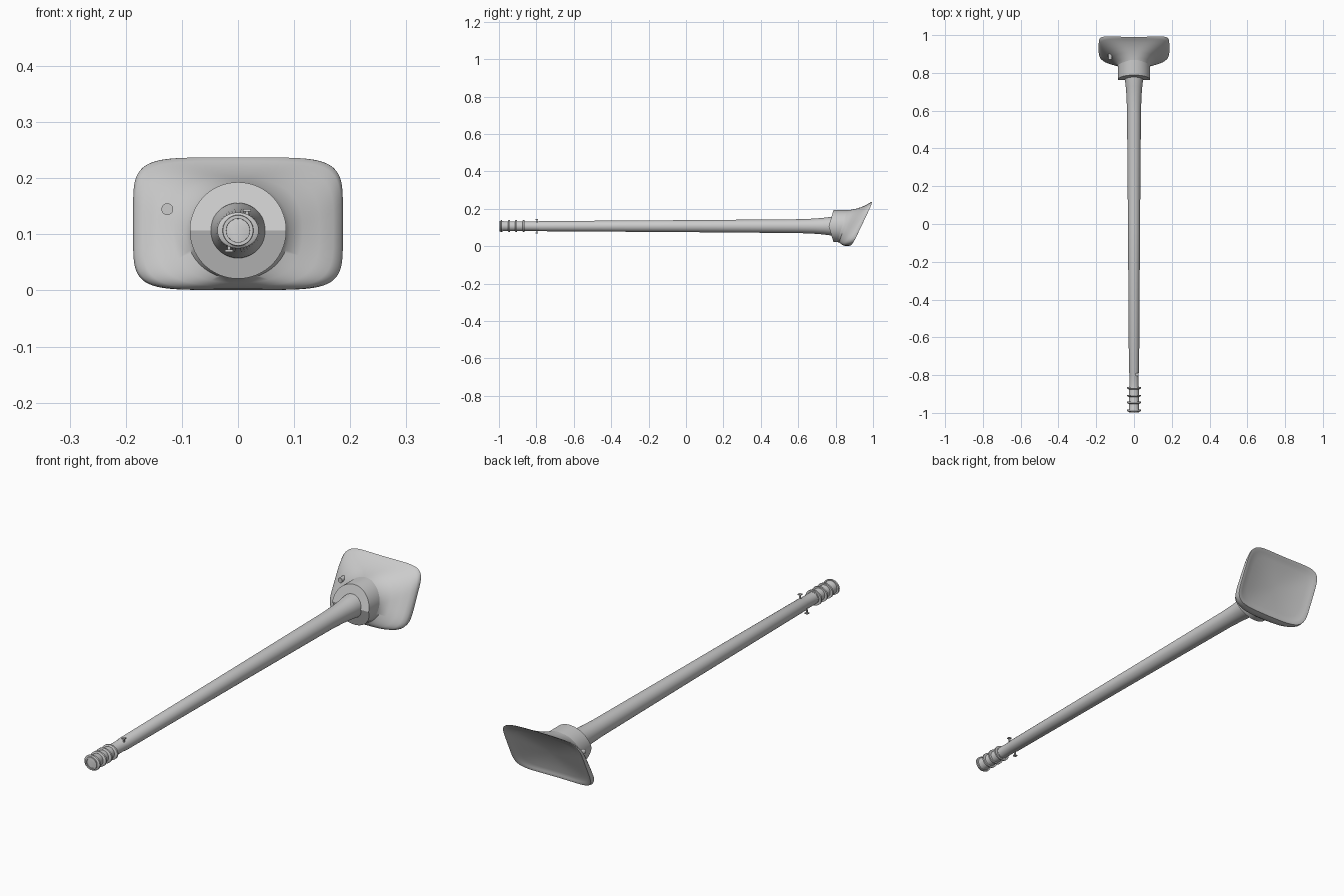
import bpy, bmesh, math

if "Cube" in bpy.data.objects:
    bpy.data.objects.remove(bpy.data.objects["Cube"])

grey = bpy.data.materials.new("plain grey")
grey.diffuse_color = (0.6, 0.6, 0.6, 1)
grey.use_nodes = True
grey.node_tree.nodes["Principled BSDF"].inputs["Base Color"].default_value = grey.diffuse_color
ZC = 0.107          # height of the tube axis


def loft(name, rings, cap_start=True, cap_end=True, angle=35):
    """Skin a list of equally long point rings into one object."""
    bm = bmesh.new()
    loops = [[bm.verts.new(p) for p in ring] for ring in rings]
    n = len(loops[0])
    for a, b in zip(loops, loops[1:]):
        for i in range(n):
            j = (i + 1) % n
            bm.faces.new((a[i], a[j], b[j], b[i]))
    if cap_start:
        bm.faces.new(loops[0][::-1])
    if cap_end:
        bm.faces.new(loops[-1])
    bmesh.ops.recalc_face_normals(bm, faces=bm.faces)
    me = bpy.data.meshes.new(name)
    bm.to_mesh(me)
    bm.free()
    me.materials.append(grey)
    ob = bpy.data.objects.new(name, me)
    bpy.context.collection.objects.link(ob)
    bpy.context.view_layer.objects.active = ob
    ob.select_set(True)
    bpy.ops.object.shade_smooth_by_angle(angle=math.radians(angle))
    ob.select_set(False)
    return ob


def circle(y, rx, rz=None, x=0, z=ZC, n=40):
    rz = rz or rx
    return [(x + rx * math.cos(2 * math.pi * i / n), y,
             z + rz * math.sin(2 * math.pi * i / n)) for i in range(n)]


def panel(hw, z0, z1, y0, y1, power, bow=0.0, dish=0.0, n=96):
    """Rounded rectangle in a plane leaning from y0 (bottom) to y1 (top)."""
    pts = []
    for i in range(n):
        a = 2 * math.pi * i / n
        c, s = math.cos(a), math.sin(a)
        x = hw * math.copysign(abs(c) ** (2 / power), c)
        v = math.copysign(abs(s) ** (2 / power), s)
        z = (z0 + z1) / 2 + (z1 - z0) / 2 * v
        y = y0 + (y1 - y0) * (v + 1) / 2 - bow * (1 - (x / 0.187) ** 2) - dish
        pts.append((x, y, z))
    return pts


# Long tapered tube flaring into the collar
loft("tube", [circle(y, r) for y, r in [
    (-0.87, 0.025), (-0.79, 0.025), (-0.785, 0.027), (0.0, 0.032), (0.6, 0.037),
    (0.68, 0.040), (0.73, 0.044), (0.77, 0.049), (0.80, 0.050)]])

# Hollow end fitting
loft("end_fitting", [circle(y, r) for y, r in [
    (-0.95, 0.019), (-0.998, 0.021), (-0.998, 0.027), (-0.985, 0.029),
    (-0.975, 0.026), (-0.86, 0.026)]])

# Flattened barbs around the fitting
for i, y in enumerate((-0.987, -0.945, -0.908, -0.868)):
    loft(f"barb_{i + 1}", [circle(y - 0.007, 0.029, 0.027), circle(y - 0.003, 0.037, 0.032),
                           circle(y + 0.004, 0.037, 0.032), circle(y + 0.004, 0.026)])

# Two opposite locking pins with a small head
for side, label in ((1, "upper"), (-1, "lower")):
    for part, half, r0, r1 in (("pin", 0.003, 0.020, 0.036), ("pin_head", 0.007, 0.034, 0.038)):
        rings = []
        for r in (r0, r1):
            rings.append([(side * 0.016 + sx * half, -0.797 + sy * half, ZC + side * r)
                          for sx, sy in ((-1, -1), (1, -1), (1, 1), (-1, 1))])
        loft(f"{label}_{part}", rings)

# Collar with a wedge-shaped front made of two sloping planes
front = [(x, 0.763 + 0.30 * abs(z - ZC), z) for x, y, z in circle(0, 0.086, n=96)]
inner = [(x, 0.763 + 0.30 * abs(z - ZC), z) for x, y, z in circle(0, 0.040, n=96)]
back = panel(0.086, 0.021, 0.193, 0.815, 0.868, 2)
loft("collar", [inner, front, back], cap_start=False, cap_end=False, angle=30)

# Flared head: outer shell, thin rim and dished rear face
head = [
    panel(0.084, 0.023, 0.191, 0.805, 0.855, 2),
    panel(0.092, 0.020, 0.194, 0.818, 0.880, 2.1),
    panel(0.115, 0.014, 0.200, 0.826, 0.908, 2.6),
    panel(0.145, 0.008, 0.208, 0.834, 0.935, 3.3),
    panel(0.170, 0.003, 0.219, 0.844, 0.960, 4.2),
    panel(0.183, 0.001, 0.230, 0.856, 0.980, 5),
    panel(0.187, 0.001, 0.236, 0.872, 0.993, 5.5, 0.006),
    panel(0.186, 0.003, 0.237, 0.888, 1.000, 5.5, 0.010),
    panel(0.180, 0.009, 0.232, 0.892, 0.998, 5.5, 0.011),
]
for k in (0.94, 0.8, 0.6, 0.4, 0.2, 0.04):
    h = 0.1115 * k
    head.append(panel(0.180 * k, 0.1205 - h, 0.1205 + h, 0.945 - 0.053 * k,
                      0.945 + 0.053 * k, 2 + 3.5 * k, 0.012, 0.014 * (1 - k * k) + 0.002))
loft("head", head, cap_start=False, angle=40)

# Small round button on the front of the head
loft("button", [circle(y, 0.0105, x=-0.126, z=0.145, n=24) for y in (0.872, 0.91)])
